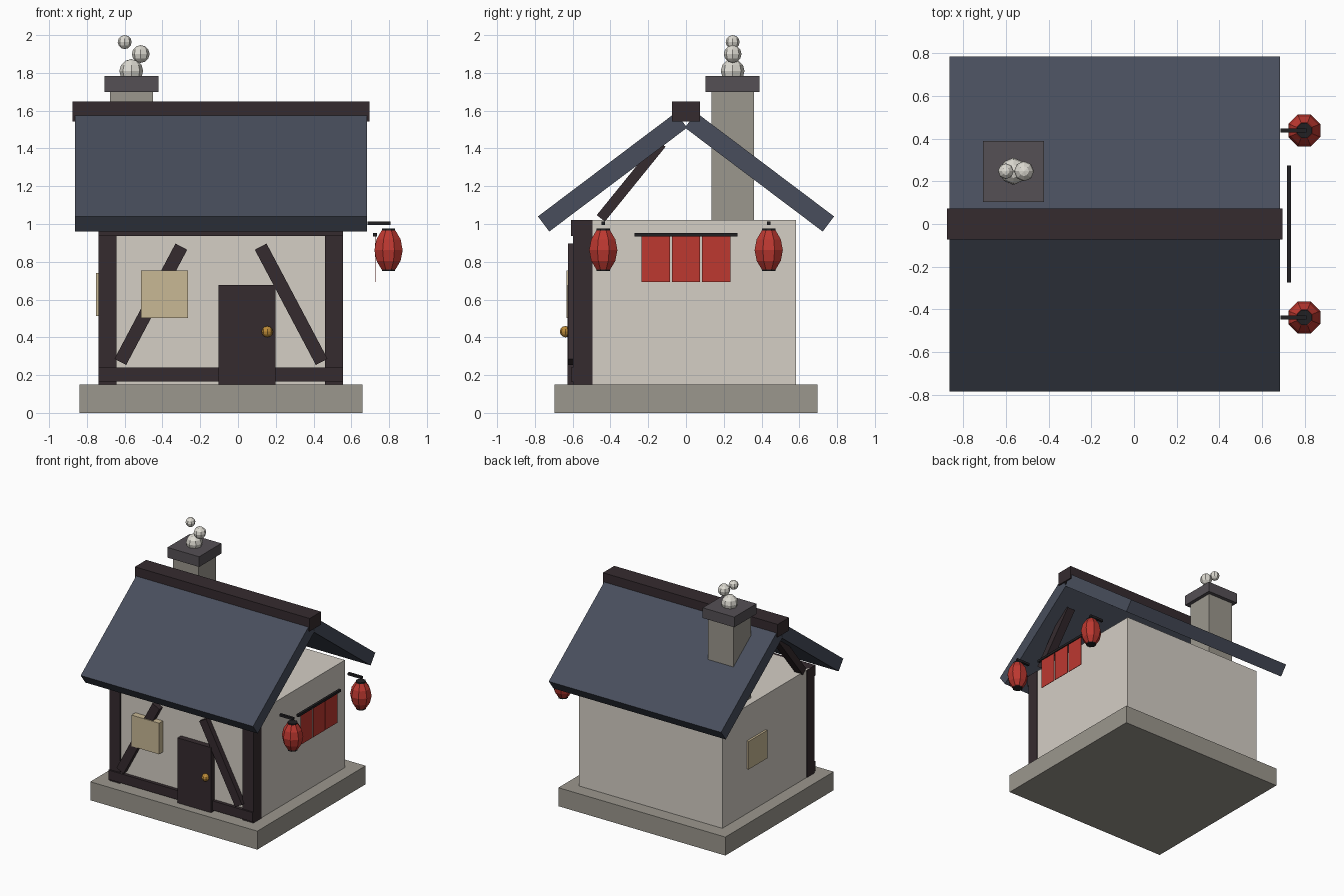
import bpy, bmesh, math
from mathutils import Vector, Matrix

if "Cube" in bpy.data.objects:
    bpy.data.objects.remove(bpy.data.objects["Cube"])

CX = -0.09  # centre of the house in x


def mat(name, r, g, b):
    m = bpy.data.materials.new(name)
    m.diffuse_color = (r, g, b, 1)
    m.use_nodes = True
    m.node_tree.nodes["Principled BSDF"].inputs["Base Color"].default_value = m.diffuse_color
    return m


ROOF = mat("slate", 0.065, 0.076, 0.107)
WOOD = mat("dark_wood", 0.036, 0.024, 0.028)
WALL = mat("plaster", 0.66, 0.62, 0.56)
STONE = mat("stone", 0.33, 0.31, 0.27)
CAP = mat("cap_stone", 0.09, 0.08, 0.09)
IRON = mat("black_iron", 0.015, 0.014, 0.016)
RED = mat("red_cloth", 0.51, 0.04, 0.03)
PAPER = mat("paper", 0.58, 0.48, 0.30)
GOLD = mat("brass", 0.51, 0.26, 0.04)
SMOKE = mat("smoke", 0.72, 0.70, 0.64)


def finish(name, bm, m):
    bmesh.ops.recalc_face_normals(bm, faces=bm.faces)
    me = bpy.data.meshes.new(name)
    bm.to_mesh(me)
    bm.free()
    me.materials.append(m)
    ob = bpy.data.objects.new(name, me)
    bpy.context.collection.objects.link(ob)
    return ob


def box(name, x, y, z, m):
    """Box from (min, max) ranges."""
    bm = bmesh.new()
    lo, hi = Vector((x[0], y[0], z[0])), Vector((x[1], y[1], z[1]))
    bmesh.ops.create_cube(bm, size=1, matrix=Matrix.Translation((lo + hi) / 2)
                          @ Matrix.Diagonal((*(hi - lo), 1)))
    return finish(name, bm, m)


def extrude(name, pts, offset, m):
    """Extrude a closed outline along an offset vector."""
    bm = bmesh.new()
    f = bm.faces.new([bm.verts.new(p) for p in pts])
    r = bmesh.ops.extrude_face_region(bm, geom=[f])
    vs = [v for v in r["geom"] if isinstance(v, bmesh.types.BMVert)]
    bmesh.ops.translate(bm, verts=vs, vec=offset)
    return finish(name, bm, m)


def bar_outline(a, b, w):
    """2D rectangle around the line a-b."""
    a, b = Vector(a), Vector(b)
    d = (b - a).normalized()
    n = Vector((-d.y, d.x)) * w / 2
    return [a + n, b + n, b - n, a - n]


def lathe(name, profile, x, y, m, sides=8):
    """Capped low-poly turned shape from (radius, z) points."""
    bm = bmesh.new()
    rings = []
    for r, z in profile:
        angs = [(k + 0.5) * math.tau / sides for k in range(sides)]
        rings.append([bm.verts.new((x + r * math.cos(t), y + r * math.sin(t), z)) for t in angs])
    for a, b in zip(rings, rings[1:]):
        for k in range(sides):
            j = (k + 1) % sides
            bm.faces.new((a[k], a[j], b[j], b[k]))
    bm.faces.new(rings[0])
    bm.faces.new(rings[-1])
    return finish(name, bm, m)


def ball(name, loc, r, m):
    bm = bmesh.new()
    bmesh.ops.create_uvsphere(bm, u_segments=8, v_segments=6, radius=r,
                              matrix=Matrix.Translation(loc))
    return finish(name, bm, m)


# Base and wall block
box("base", (-0.84, 0.66), (-0.695, 0.695), (0, 0.15), STONE)
box("walls", (-0.735, 0.552), (-0.583, 0.583), (0.15, 1.022), WALL)

# Front timber frame
for side, x in (("left", -0.738), ("right", 0.46)):
    box("post_" + side, (x, x + 0.096), (-0.597, -0.495), (0.15, 1.022), WOOD)
box("bottom_beam", (-0.738, 0.556), (-0.61, -0.56), (0.165, 0.24), WOOD)
box("top_beam", (-0.738, 0.556), (-0.61, -0.56), (0.937, 1.02), WOOD)
for side, s in (("left", -1), ("right", 1)):
    pts = bar_outline((CX + s * 0.21, 0.88), (CX + s * 0.533, 0.27), 0.07)
    extrude("front_brace_" + side, [(p.x, -0.625, p.y) for p in pts], (0, 0.045, 0), WOOD)

# Door, knob and windows
box("door", (-0.103, 0.198), (-0.628, -0.57), (0.15, 0.678), WOOD)
ball("door_knob", (0.155, -0.638, 0.43), 0.03, GOLD)
box("front_window", (-0.514, -0.266), (-0.633, -0.57), (0.502, 0.755), PAPER)
box("side_window", (-0.752, -0.72), (0.03, 0.27), (0.513, 0.74), PAPER)

# Roof slabs
for side, s in (("front", 1), ("back", -1)):
    prof = [(-0.784, 1.04), (-0.054, 1.59), (0.006, 1.51), (-0.724, 0.96)]
    extrude("roof_" + side, [(CX - 0.774, s * y, z) for y, z in prof], (1.548, 0, 0), ROOF)
box("roof_ridge", (-0.875, 0.695), (-0.073, 0.073), (1.543, 1.648), WOOD)

# Gable braces
for side, s in (("left", -1), ("right", 1)):
    pts = bar_outline((-0.451, 1.03), (-0.13, 1.426), 0.055)
    extrude("gable_brace_" + side, [(CX + s * 0.59, p.x, p.y) for p in pts],
            (s * 0.07, 0, 0), WOOD)

# Chimney and smoke puffs
box("chimney", (-0.678, -0.45), (0.135, 0.36), (0.98, 1.71), STONE)
box("chimney_cap", (-0.706, -0.422), (0.104, 0.389), (1.70, 1.783), CAP)
for i, (x, z, r) in enumerate(((-0.565, 1.81, 0.063), (-0.515, 1.90, 0.047), (-0.60, 1.963, 0.037))):
    ball("smoke_puff_%d" % (i + 1), (x, 0.247, z), r, SMOKE)

# Shop curtain on its rod
box("curtain_rod", (0.716, 0.736), (-0.273, 0.273), (0.934, 0.953), IRON)
for i in range(3):
    y = -0.16 + i * 0.16
    box("curtain_panel_%d" % (i + 1), (0.724, 0.728), (y - 0.075, y + 0.075), (0.693, 0.94), RED)

# Hanging lanterns
for side, y in (("front", -0.438), ("back", 0.438)):
    lathe("lantern_" + side, [(0.04, 0.76), (0.069, 0.805), (0.081, 0.862), (0.069, 0.919), (0.04, 0.965)],
          0.797, y, RED)
    lathe("lantern_top_" + side, [(0.038, 0.955), (0.038, 0.975)], 0.797, y, IRON)
    lathe("lantern_bottom_" + side, [(0.038, 0.75), (0.038, 0.77)], 0.797, y, IRON)
    box("lantern_arm_" + side, (0.685, 0.807), (y - 0.01, y + 0.01), (0.994, 1.013), IRON)
